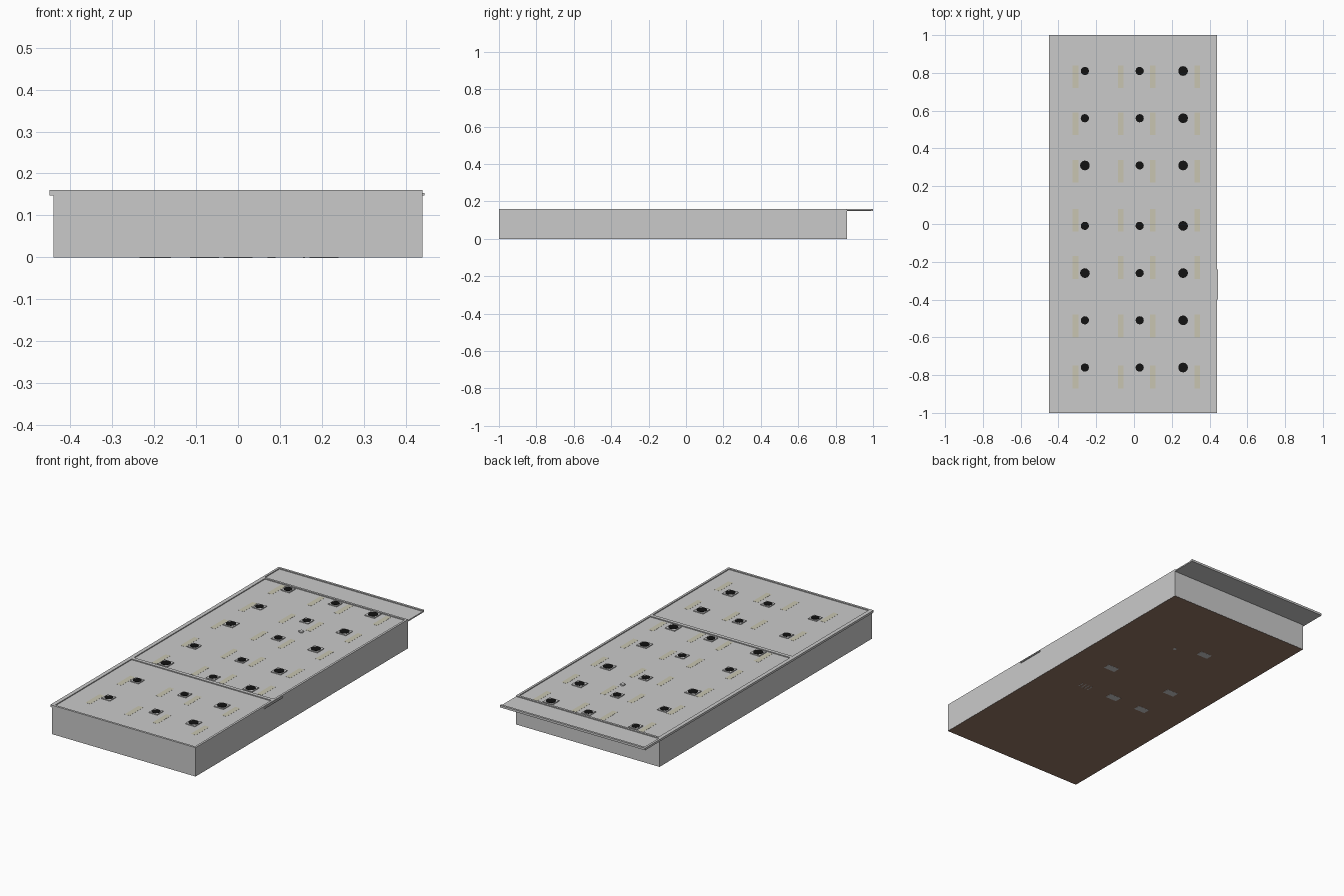
import bpy, bmesh
from mathutils import Matrix

if "Cube" in bpy.data.objects:
    bpy.data.objects.remove(bpy.data.objects["Cube"])


def material(name, r, g, b):
    m = bpy.data.materials.new(name)
    m.diffuse_color = (r, g, b, 1)
    m.use_nodes = True
    m.node_tree.nodes["Principled BSDF"].inputs["Base Color"].default_value = m.diffuse_color
    return m


GREY = material("light grey", 0.59, 0.59, 0.59)
BROWN = material("floor brown", 0.30, 0.185, 0.135)
BLACK = material("fan black", 0.006, 0.006, 0.006)
YELLOW = material("pale yellow grey", 0.58, 0.56, 0.44)


def finish(name, bm, mat):
    mesh = bpy.data.meshes.new(name)
    bm.to_mesh(mesh)
    bm.free()
    mesh.materials.append(mat)
    ob = bpy.data.objects.new(name, mesh)
    bpy.context.collection.objects.link(ob)
    return ob


def boxes(name, spans, mat):
    """Each span is x0, x1, y0, y1, z0, z1."""
    bm = bmesh.new()
    for x0, x1, y0, y1, z0, z1 in spans:
        mtx = Matrix.Translation(((x0 + x1) / 2, (y0 + y1) / 2, (z0 + z1) / 2)) \
            @ Matrix.Diagonal((x1 - x0, y1 - y0, z1 - z0, 1))
        bmesh.ops.create_cube(bm, size=1, matrix=mtx)
    return finish(name, bm, mat)


def discs(name, items, z0, z1, mat, sides=12):
    bm = bmesh.new()
    for x, y, r in items:
        bmesh.ops.create_cone(bm, cap_ends=True, segments=sides, radius1=r, radius2=r,
                              depth=z1 - z0, matrix=Matrix.Translation((x, y, (z0 + z1) / 2)))
    return finish(name, bm, mat)


W, FRONT, BACK, END, TOP, ROOF = 0.44, -1.0, 0.86, 1.0, 0.16, 0.155
T = 0.012

# Outer shell, floor and roof
boxes("walls", [(-W, -W + T, FRONT, BACK, 0, TOP), (W - T, W, FRONT, BACK, 0, TOP),
                (-W + T, W - T, FRONT, FRONT + T, 0, TOP),
                (-W + T, W - T, BACK - T, BACK, 0, TOP)], GREY)
boxes("floor_slab", [(-W + 0.001, W - 0.001, FRONT + 0.001, BACK - 0.001, -0.0005, 0.006)], BROWN)
boxes("roof_deck", [(-W + T, W - T, FRONT + T, BACK - T, 0.147, ROOF)], GREY)
boxes("roof_divider", [(-W + T, W - T, -0.32, -0.30, ROOF - 0.002, TOP)], GREY)

# Rear canopy with a low rim
boxes("rear_canopy", [(-0.45, W, BACK, END, 0.148, ROOF)], GREY)
boxes("canopy_rim", [(-0.45, W, END - T, END, ROOF, TOP),
                     (-0.45, -0.45 + T, BACK, END - T, ROOF, TOP)], GREY)
boxes("left_eave", [(-0.45, -W, FRONT, BACK, 0.148, TOP)], GREY)
boxes("side_ledge", [(W, 0.445, -0.40, -0.24, 0.147, 0.153)], GREY)

# Rooftop fans: square curb with a black round opening
rows = [0.81, 0.56, 0.31, -0.01, -0.26, -0.51, -0.76]
fans = []
for y in rows:
    for x in (-0.26, 0.03, 0.26):
        big = x == 0.26 or (x == -0.26 and y in (0.31, -0.26))
        fans.append((x, y, 0.026 if big else 0.022))
boxes("fan_curbs", [(x - r - .004, x + r + .004, y - r - .004, y + r + .004, ROOF - 0.002, 0.1595)
                    for x, y, r in fans], GREY)
discs("fan_openings", fans, 0.157, 0.161, BLACK)

# Faint yellow strips beside the fans
starts = [0.72, 0.47, 0.22, -0.04, -0.29, -0.60, -0.87]
boxes("roof_strips", [(x - 0.015, x + 0.015, y, y + 0.12, ROOF - 0.001, ROOF + 0.0006)
                      for y in starts for x in (-0.31, -0.07, 0.10, 0.335)], YELLOW)

# Vent pipe running from floor to roof
discs("vent_pipe", [(0.08, 0.44, 0.013)], 0.001, 0.161, GREY)
discs("vent_pipe_foot", [(0.08, 0.43, 0.01)], -0.001, 0.003, GREY)

# Grey plates under the floor
plates = [(-0.08, 0.48), (0.205, 0.06), (-0.20, 0.06), (0.0, -0.17), (-0.195, -0.17)]
boxes("underside_plates", [(x - 0.035, x + 0.035, y - 0.02, y + 0.02, -0.001, 0.003)
                           for x, y in plates], GREY)
boxes("underside_grille", [(0.155 + i * 0.02, 0.16 + i * 0.02, -0.195, -0.155, -0.001, 0.003)
                           for i in range(4)], GREY)
